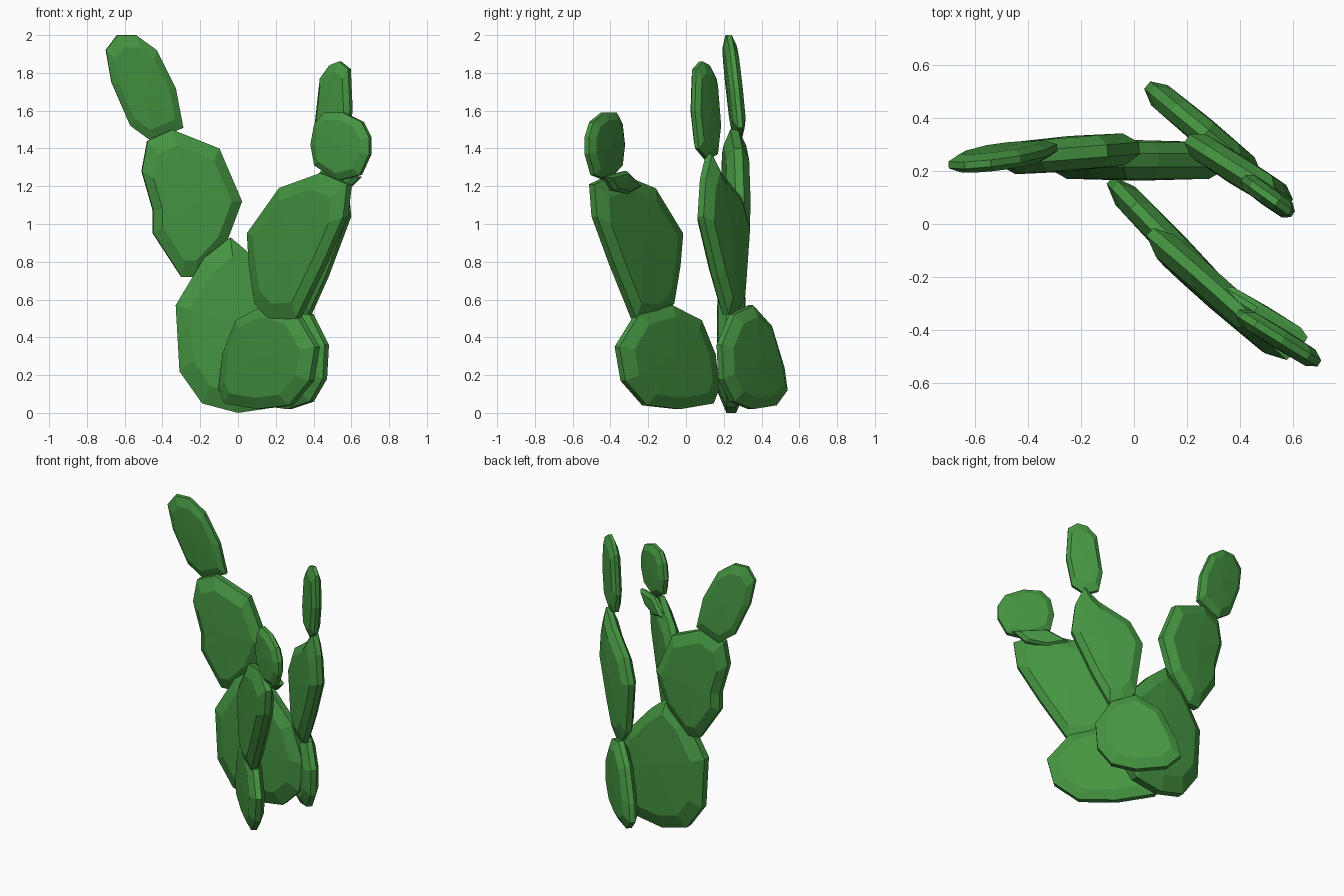
import bpy
import bmesh
from mathutils import Vector

default_cube = bpy.data.objects.get("Cube")
if default_cube:
    bpy.data.objects.remove(default_cube, do_unlink=True)

# Single flat green for the whole plant
green = bpy.data.materials.new("cactus_green")
green.use_nodes = True
colour = (0.06, 0.3, 0.054, 1.0)
green.diffuse_color = colour
shader = next(n for n in green.node_tree.nodes if n.type == "BSDF_PRINCIPLED")
shader.inputs["Base Color"].default_value = colour
shader.inputs["Roughness"].default_value = 0.8


def make_pad(name, outline, depth, half_thickness, turn=0.0, lean=0.0, inset=0.78):
    """Flat pad with chamfered rim; outline holds (x, z) in hundredths.

    depth is the y of the pad centre, turn and lean are its y slope along x and z.
    """
    points = [Vector((x / 100, 0, z / 100)) for x, z in outline]
    low = Vector([min(p[i] for p in points) for i in range(3)])
    high = Vector([max(p[i] for p in points) for i in range(3)])
    centre = (low + high) / 2
    normal = Vector((-turn, 1, -lean)).normalized()

    def place(point, scale, offset):
        rel = (point - centre) * scale
        rel.y = depth + turn * rel.x + lean * rel.z
        return centre + rel + normal * offset * half_thickness

    bm = bmesh.new()
    # Profile across the pad: face edge, rim, rim, face edge
    profile = [(inset, -0.95), (1, -0.35), (1, 0.35), (inset, 0.95)]
    rings = [[bm.verts.new(place(p, s, o)) for p in points] for s, o in profile]
    count = len(points)
    for ring_a, ring_b in zip(rings, rings[1:]):
        for i in range(count):
            j = (i + 1) % count
            bm.faces.new((ring_a[i], ring_a[j], ring_b[j], ring_b[i]))
    # Slightly bulged faces
    for ring, side in ((rings[0], -1), (rings[-1], 1)):
        tip = bm.verts.new(place(centre, 1, side * 1.05))
        for i in range(count):
            bm.faces.new((ring[i], ring[(i + 1) % count], tip))
    bmesh.ops.recalc_face_normals(bm, faces=bm.faces)
    mesh = bpy.data.meshes.new(name)
    bm.to_mesh(mesh)
    bm.free()
    mesh.materials.append(green)
    pad = bpy.data.objects.new(name, mesh)
    bpy.context.collection.objects.link(pad)
    return pad


# Central branch: base, middle and top pads
make_pad("centre_base_pad",
         [(-4, 93), (-18, 82), (-33, 57), (-31, 22), (-19, 5), (0, 0),
          (20, 3), (33, 16), (36, 36), (27, 62), (9, 82)],
         depth=0.24, half_thickness=0.073)
make_pad("centre_middle_pad",
         [(-35, 150), (-48, 144), (-51, 128), (-45, 107), (-45, 95),
          (-30, 72), (-22, 72), (-7, 88), (2, 112), (-10, 140)],
         depth=0.265, half_thickness=0.064, turn=0.08)
make_pad("centre_top_pad",
         [(-64, 200), (-54, 200), (-43, 192), (-33, 172), (-29, 151),
          (-46, 144), (-57, 152), (-67, 175), (-70, 192)],
         depth=0.255, half_thickness=0.037, turn=0.08, lean=-0.08)

# Front branch
make_pad("front_base_pad",
         [(0, 49), (-7, 31), (-9, 13), (-6, 5), (11, 2), (28, 4),
          (39, 17), (42, 35), (32, 52), (15, 57)],
         depth=-0.1, half_thickness=0.053, turn=-1.04)
make_pad("front_middle_pad",
         [(6, 95), (23, 119), (45, 127), (59, 121), (57, 104), (46, 79),
          (32, 50), (18, 49), (10, 58), (7, 78)],
         depth=-0.27, half_thickness=0.057, turn=-0.9, lean=0.03)
make_pad("front_joint",
         [(33, 120), (46, 128), (65, 125), (58, 118), (45, 116)],
         depth=-0.34, half_thickness=0.03, turn=-0.6)
make_pad("front_top_pad",
         [(46, 159), (56, 159), (66, 154), (70, 146), (70, 137), (65, 126),
          (53, 123), (41, 131), (39, 142), (41, 153)],
         depth=-0.43, half_thickness=0.038, turn=-0.62)

# Back branch
make_pad("back_base_pad",
         [(5, 12), (7, 24), (15, 46), (27, 57), (39, 52), (47, 36),
          (46, 18), (39, 6), (27, 2), (12, 4)],
         depth=0.35, half_thickness=0.052, turn=-0.83)
make_pad("back_middle_pad",
         [(52, 137), (44, 127), (27, 114), (20, 98), (24, 62), (30, 53),
          (38, 52), (47, 72), (59, 104), (57, 124)],
         depth=0.2, half_thickness=0.054, turn=-0.63)
make_pad("back_top_pad",
         [(54, 186), (59, 182), (60, 160), (57, 140), (50, 134), (43, 137),
          (41, 150), (44, 177), (49, 184)],
         depth=0.105, half_thickness=0.036, turn=-0.72)
